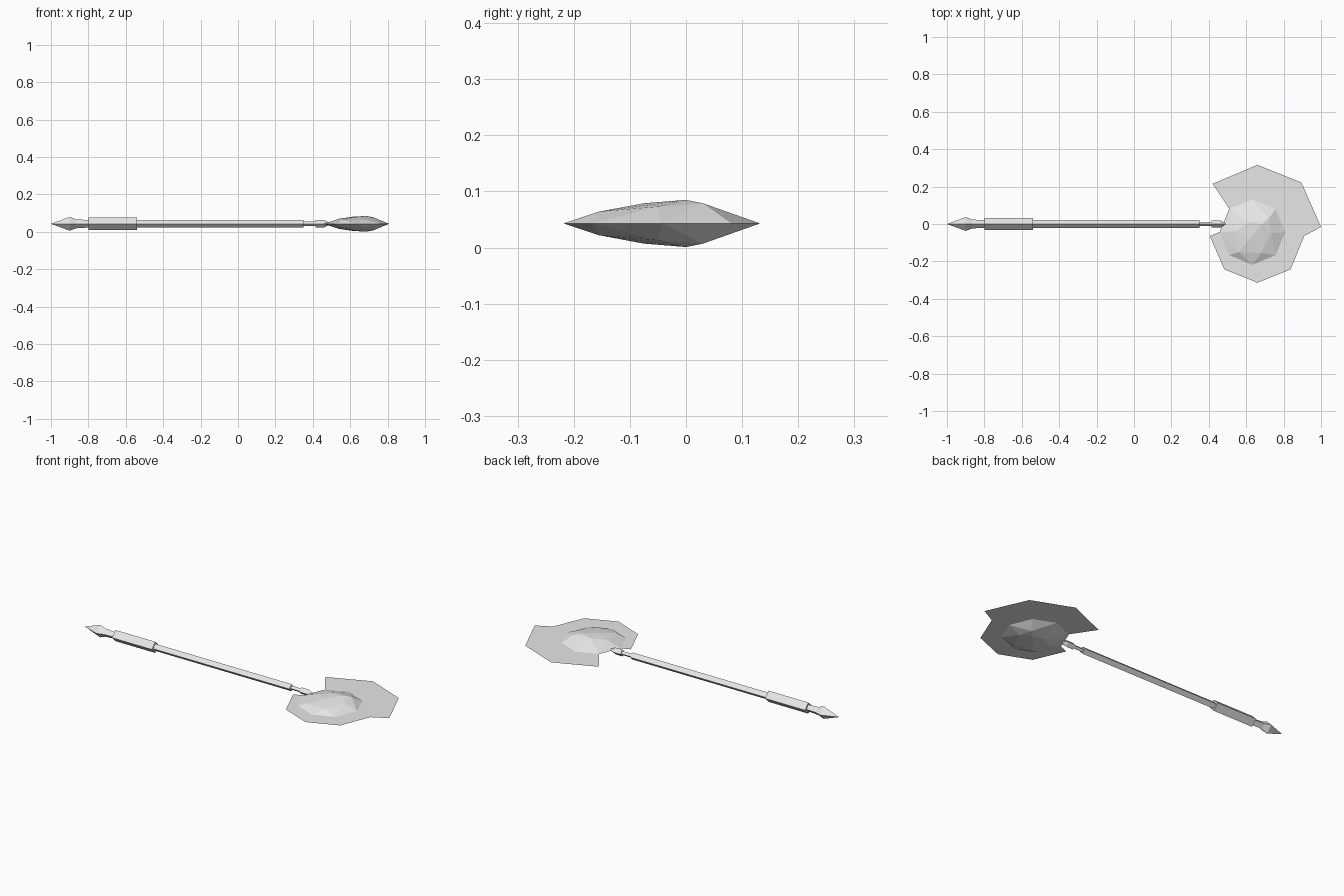
import bpy
import bmesh
import math

cube = bpy.data.objects.get("Cube")
if cube:
    bpy.data.objects.remove(cube, do_unlink=True)

MID = 0.043  # height of the weapon's central plane

steel = bpy.data.materials.new("light_grey")
steel.use_nodes = True
steel.diffuse_color = (0.8, 0.8, 0.8, 1)
steel.node_tree.nodes["Principled BSDF"].inputs["Base Color"].default_value = (0.8, 0.8, 0.8, 1)


def finish(name, bm, recalc=True):
    if recalc:
        bmesh.ops.recalc_face_normals(bm, faces=bm.faces)
    mesh = bpy.data.meshes.new(name)
    bm.to_mesh(mesh)
    bm.free()
    mesh.materials.append(steel)
    obj = bpy.data.objects.new(name, mesh)
    bpy.context.collection.objects.link(obj)
    return obj


def rod(name, profile, sides=4):
    """Faceted rod along x from (x, radius) stations, capped at both ends."""
    bm = bmesh.new()
    rings = []
    for x, r in profile:
        angles = [2 * math.pi * i / sides for i in range(sides)]
        rings.append([bm.verts.new((x, r * math.cos(a), MID + r * math.sin(a))) for a in angles])
    for a, b in zip(rings, rings[1:]):
        for i in range(sides):
            j = (i + 1) % sides
            bm.faces.new((a[i], a[j], b[j], b[i]))
    bm.faces.new(rings[0])
    bm.faces.new(rings[-1])
    bmesh.ops.remove_doubles(bm, verts=bm.verts, dist=0.0005)
    return finish(name, bm)


# Handle, from the pommel to the collar below the head
rod("pommel_spike", [(-1, 0.0001), (-0.9, 0.037), (-0.865, 0.024), (-0.8, 0.02)])
rod("grip", [(-0.8, 0.033), (-0.54, 0.033)])
rod("shaft", [(-0.54, 0.021), (0.35, 0.021)])
rod("neck", [(0.35, 0.012), (0.42, 0.012)])
rod("collar", [(0.415, 0.02), (0.46, 0.02), (0.5, 0.0001)])

# Paper-thin double blade
outline = [(0.42, 0.215), (0.66, 0.316), (0.895, 0.222), (1.0, -0.016),
           (0.808, -0.043), (0.91, -0.064), (0.837, -0.243), (0.66, -0.314),
           (0.483, -0.243), (0.405, -0.064), (0.458, -0.043), (0.51, 0.081)]
bm = bmesh.new()
bm.faces.new([bm.verts.new((x, y, MID)) for x, y in reversed(outline)])
bmesh.ops.triangulate(bm, faces=bm.faces)
for f in bm.faces:
    if f.normal.z < 0:
        f.normal_flip()
finish("blade_sheet", bm, recalc=False)

# Faceted core: an octagonal rim with uneven facets, the same above and below
facets = [(0.685, 0.0, 0.042), (0.72, 0.03, 0.036), (0.615, 0.01, 0.038),
          (0.54, -0.04, 0.027), (0.56, -0.15, 0.021), (0.68, -0.155, 0.021),
          (0.62, -0.075, 0.036), (0.735, -0.05, 0.03)]
bm = bmesh.new()
for i in range(8):
    a = math.pi * i / 4
    bm.verts.new((0.633 + 0.175 * math.cos(a), -0.043 + 0.175 * math.sin(a), MID))
for x, y, h in facets:
    for side in (1, -1):
        bm.verts.new((x, y, MID + side * h))
hull = bmesh.ops.convex_hull(bm, input=bm.verts)
spare = [v for v in bm.verts if not v.link_faces]
bmesh.ops.delete(bm, geom=spare, context='VERTS')
finish("head_core", bm)
